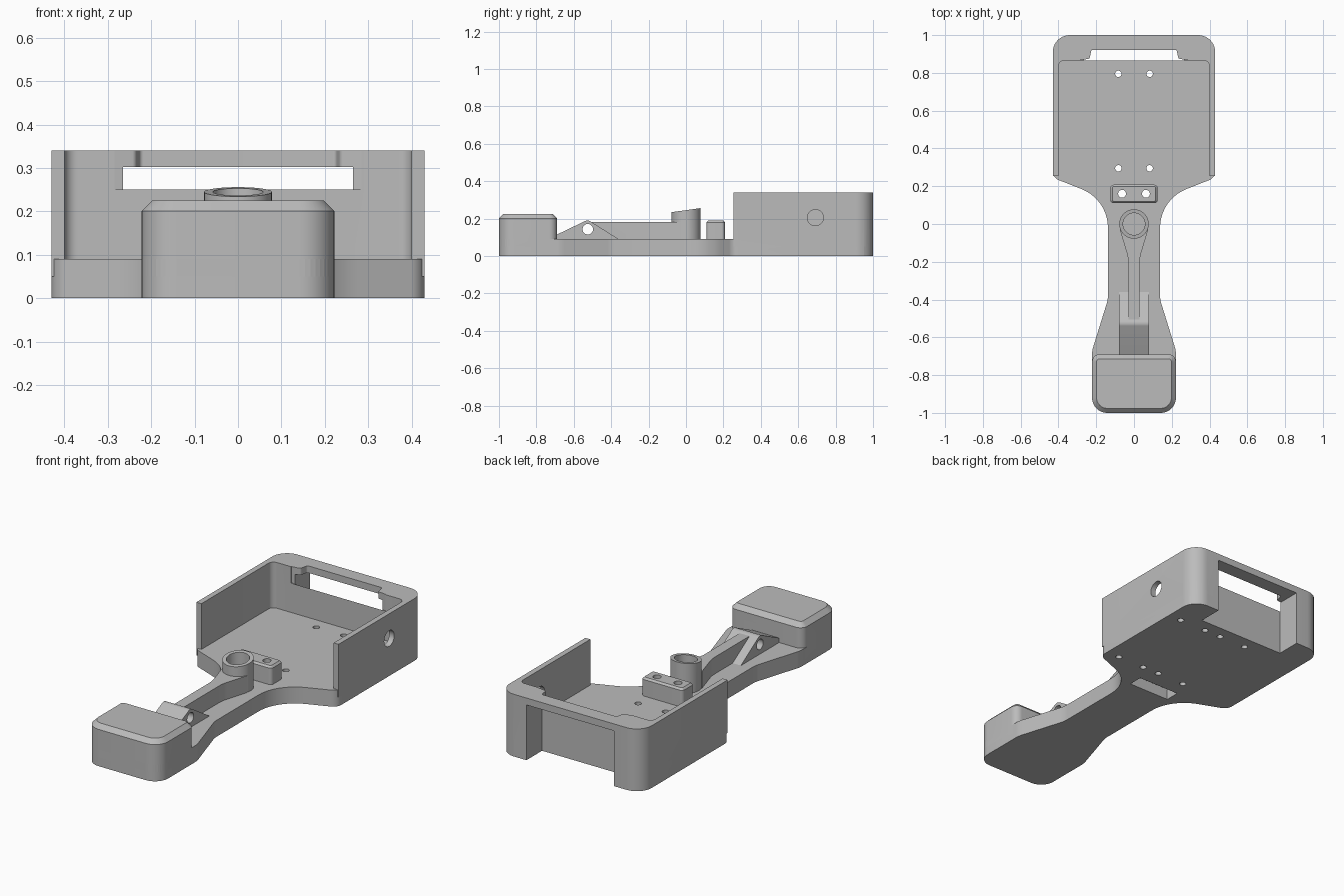
import bpy, bmesh, math
from mathutils import Vector

if "Cube" in bpy.data.objects:
    bpy.data.objects.remove(bpy.data.objects["Cube"])

grey = bpy.data.materials.new("plain grey")
grey.use_nodes = True
grey.diffuse_color = (0.5, 0.5, 0.5, 1)
grey.node_tree.nodes["Principled BSDF"].inputs["Base Color"].default_value = (0.5, 0.5, 0.5, 1)


def rounded(corners, steps=10):
    """Polygon from (a, b, radius) corners, each filleted by its radius."""
    out = []
    for i, c in enumerate(corners):
        p = Vector(c[:2])
        r = c[2] if len(c) > 2 else 0
        if not r:
            out.append(p)
            continue
        u = (Vector(corners[i - 1][:2]) - p).normalized()
        v = (Vector(corners[(i + 1) % len(corners)][:2]) - p).normalized()
        half = u.angle(v) / 2
        centre = p + (u + v).normalized() * r / math.sin(half)
        start = p + u * r / math.tan(half) - centre
        turn = math.pi - 2 * half
        if start.x * (p - centre).y - start.y * (p - centre).x < 0:
            turn = -turn
        for k in range(steps + 1):
            a = turn * k / steps
            out.append(centre + Vector((start.x * math.cos(a) - start.y * math.sin(a),
                                        start.x * math.sin(a) + start.y * math.cos(a))))
    return out


def mirrored(half):
    """Close a right-hand half outline with its mirror image."""
    return rounded(half + [(-c[0], *c[1:]) for c in reversed(half)])


def circle(x, y, r, n=40):
    return [Vector((x + r * math.cos(2 * math.pi * k / n), y + r * math.sin(2 * math.pi * k / n)))
            for k in range(n)]


def prism(name, outline, lo, hi, axis="z", slope=0, chamfer=0):
    """Extrude an outline along z, or a (y, z) outline along x."""
    bm = bmesh.new()
    place = (lambda p, h: (p.x, p.y, h)) if axis == "z" else (lambda p, h: (h, p.x, p.y))
    bottom = [bm.verts.new(place(p, lo)) for p in outline]
    top = [bm.verts.new(place(p, hi + slope * p.y)) for p in outline]
    bm.faces.new(bottom)
    cap = bm.faces.new(top)
    n = len(outline)
    for i in range(n):
        bm.faces.new((bottom[i], bottom[(i + 1) % n], top[(i + 1) % n], top[i]))
    bmesh.ops.recalc_face_normals(bm, faces=bm.faces)
    if chamfer:
        bmesh.ops.bevel(bm, geom=list(cap.edges), offset=chamfer, segments=1, affect="EDGES")
    mesh = bpy.data.meshes.new(name)
    bm.to_mesh(mesh)
    bm.free()
    mesh.materials.append(grey)
    ob = bpy.data.objects.new(name, mesh)
    bpy.context.collection.objects.link(ob)
    return ob


def combine(target, tool, operation):
    bpy.context.view_layer.objects.active = target
    mod = target.modifiers.new(operation.lower(), "BOOLEAN")
    mod.operation, mod.solver, mod.object = operation, "EXACT", tool
    bpy.ops.object.modifier_apply(modifier=mod.name)
    bpy.data.objects.remove(tool)


def box(x, y0, y1, r=0):
    return mirrored([(x, y0, r), (x, y1, r)])


FLOOR = 0.09
# Floor plate: narrow neck flaring to a front foot and a wide rear tray
body = prism("tray_body", mirrored([
    (0.222, -1, 0.08), (0.222, -0.67, 0.15), (0.138, -0.4, 0.15),
    (0.138, 0.13, 0.22), (0.43, 0.245, 0.05), (0.43, 1, 0.09)]), 0, FLOOR)

parts = [
    # Side and rear walls
    prism("housing_walls", rounded([
        (0.43, 0.255), (0.43, 1, 0.09), (-0.43, 1, 0.09), (-0.43, 0.255),
        (-0.4, 0.255), (-0.4, 0.865, 0.03), (0.4, 0.865, 0.03), (0.4, 0.255)]), 0.05, 0.34),
    # Chamfered front block
    prism("front_block", mirrored([(0.222, -1, 0.08), (0.222, -0.69, 0.04)]),
          0.05, 0.225, chamfer=0.024),
    # Long rib widening into the round boss
    prism("centre_rib", mirrored([(0.03, -0.52), (0.03, -0.18, 0.2), (0.075, -0.03)]), 0.05, 0.182),
    # Triangular strut behind the front block
    prism("strut", rounded([(-0.72, 0.05), (-0.72, 0.1), (-0.525, 0.194, 0.03),
                            (-0.36, 0.09), (-0.36, 0.05)]), -0.08, 0.08, axis="x"),
    prism("round_boss", circle(0, 0, 0.078), 0.05, 0.245, slope=0.14),
    prism("mount_block", box(0.125, 0.11, 0.208, 0.018), 0.05, 0.19, chamfer=0.01),
]
for part in parts:
    combine(body, part, "UNION")

cuts = [
    # Rear window, and the slot in the bar above it
    prism("rear_window", box(0.265, 0.865, 1.1), -0.1, 0.302),
    prism("bar_slot", mirrored([(0.285, 0.84), (0.285, 0.868), (0.235, 0.875, 0.012),
                                (0.226, 0.922, 0.01)]), 0.25, 0.5),
    prism("boss_bore", circle(0, 0, 0.058), 0.11, 0.4),
    prism("strut_hole", circle(-0.525, 0.143, 0.028), -0.3, 0.3, axis="x"),
    prism("wall_hole", circle(0.692, 0.205, 0.043), 0.38, 0.5, axis="x"),
    prism("nut_pocket", box(0.125, 0.12, 0.2), -0.05, 0.06),
]
# Screw holes: through the floor near the middle, blind on one side
for y in (0.295, 0.795):
    for x, top in ((-0.083, 0.2), (0.083, 0.2), (0.185, 0.06), (0.35, 0.06)):
        cuts.append(prism("screw_hole", circle(x, y, 0.017, 24), -0.1, top))
for x in (-0.063, 0.063):
    cuts.append(prism("mount_hole", circle(x, 0.16, 0.021, 24), -0.1, 0.4))
for cut in cuts:
    combine(body, cut, "DIFFERENCE")

bpy.ops.object.select_all(action="DESELECT")
body.select_set(True)
bpy.context.view_layer.objects.active = body
bpy.ops.object.shade_smooth_by_angle(angle=math.radians(30))
